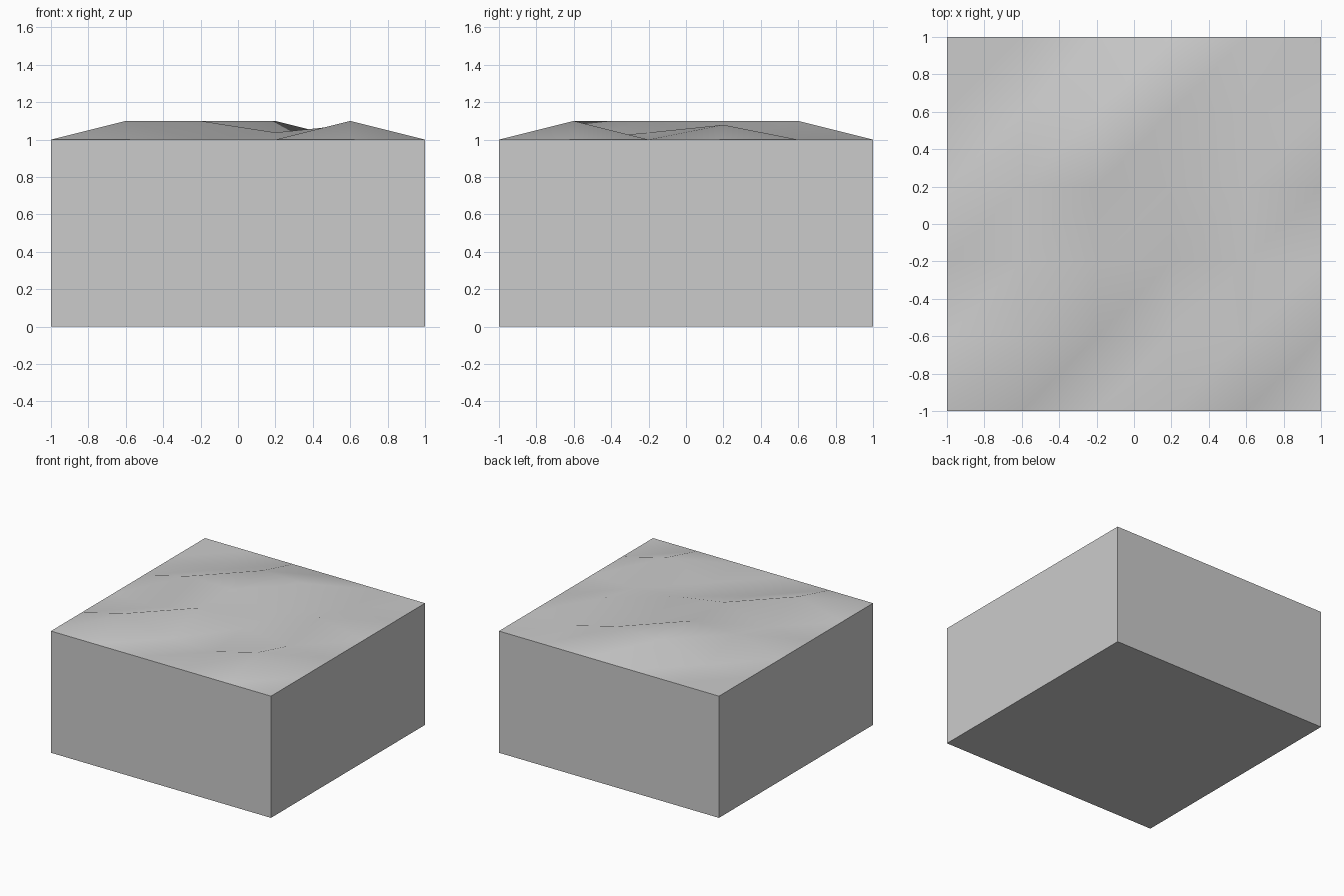
import bpy, bmesh

if "Cube" in bpy.data.objects:
    bpy.data.objects.remove(bpy.data.objects["Cube"])

# Bump heights (tenths of a unit) of the inner grid points, front row first
BUMPS = [
    [1, 0, 0, 1],
    [0, 1, 0.38, 0],
    [1, 1, 0, 0.79],
    [0, 1, 1, 0],
]
N = 6
STEP = 2 / (N - 1)


def height(i, j):
    if 0 < i < N - 1 and 0 < j < N - 1:
        return 1 + 0.1 * BUMPS[j - 1][i - 1]
    return 1.0


bm = bmesh.new()

# Bumpy top surface, every cell split along the same diagonal
grid = [[bm.verts.new((-1 + i * STEP, -1 + j * STEP, height(i, j)))
         for i in range(N)] for j in range(N)]
for j in range(N - 1):
    for i in range(N - 1):
        a, b = grid[j][i], grid[j][i + 1]
        c, d = grid[j + 1][i + 1], grid[j + 1][i]
        bm.faces.new((a, b, c))
        bm.faces.new((a, c, d))

# Straight side walls and flat base
rim = [e for e in bm.edges if e.is_boundary]
walls = bmesh.ops.extrude_edge_only(bm, edges=rim)["geom"]
for v in walls:
    if isinstance(v, bmesh.types.BMVert):
        v.co.z = 0
bottom = [e for e in bm.edges if e.is_boundary]
bmesh.ops.contextual_create(bm, geom=bottom)
bmesh.ops.recalc_face_normals(bm, faces=bm.faces)

mesh = bpy.data.meshes.new("terrain_block")
bm.to_mesh(mesh)
bm.free()
block = bpy.data.objects.new("terrain_block", mesh)
bpy.context.collection.objects.link(block)

# Smooth ground, sharp block edges
bpy.context.view_layer.objects.active = block
block.select_set(True)
bpy.ops.object.shade_smooth_by_angle(angle=0.87)
